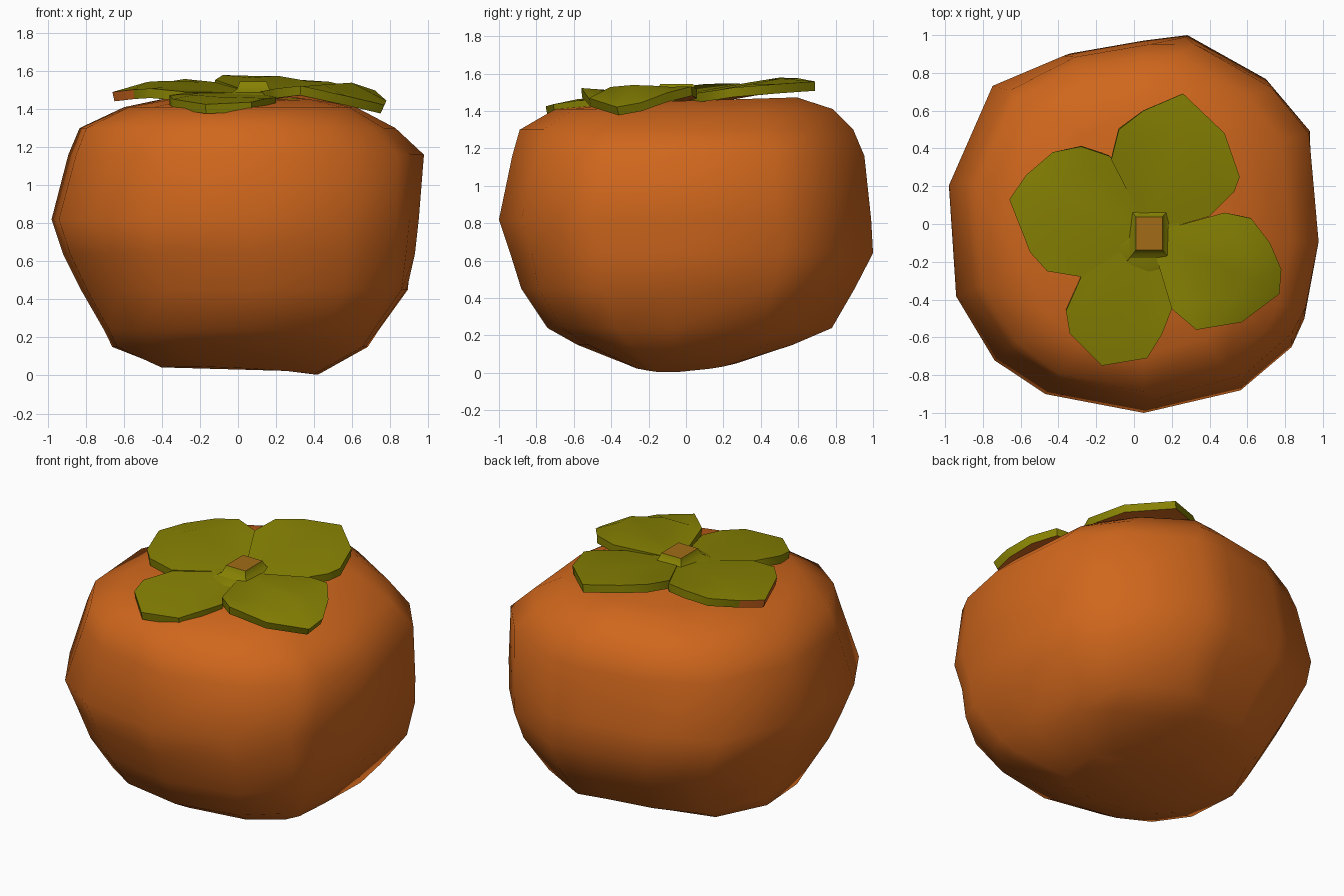
import bpy
import bmesh
import math
from mathutils import Vector

cube = bpy.data.objects.get("Cube")
if cube:
    bpy.data.objects.remove(cube, do_unlink=True)


def make_material(name, rgb):
    mat = bpy.data.materials.new(name)
    mat.use_nodes = True
    colour = (*rgb, 1.0)
    mat.diffuse_color = colour
    mat.node_tree.nodes["Principled BSDF"].inputs["Base Color"].default_value = colour
    return mat


orange = make_material("ripe orange", (0.63, 0.135, 0.012))
olive = make_material("olive green", (0.24, 0.22, 0.001))
brown = make_material("cut stem brown", (0.36, 0.15, 0.008))


def finish(bm, name, materials, angle, thickness=0):
    """Turn a bmesh into a smooth shaded object that keeps its hard edges."""
    mesh = bpy.data.meshes.new(name)
    bm.to_mesh(mesh)
    bm.free()
    obj = bpy.data.objects.new(name, mesh)
    bpy.context.collection.objects.link(obj)
    for mat in materials:
        mesh.materials.append(mat)
    bpy.ops.object.select_all(action='DESELECT')
    obj.select_set(True)
    bpy.context.view_layer.objects.active = obj
    if thickness:
        # the underside takes the second material
        solid = obj.modifiers.new("thickness", 'SOLIDIFY')
        solid.thickness = thickness
        solid.offset = -1
        solid.material_offset = 1
        bpy.ops.object.modifier_apply(modifier=solid.name)
    bpy.ops.object.shade_smooth_by_angle(angle=math.radians(angle))
    return obj


def bridge(bm, lower, upper):
    """Join two closed rings with quads."""
    count = len(lower)
    for i in range(count):
        j = (i + 1) % count
        bm.faces.new((lower[i], lower[j], upper[j], upper[i]))


# Fruit: an irregular outline, fitted to the extents of each level
outline = [(-1, .21), (-.96, -.38), (-.75, -.72), (-.47, -.9), (.07, -1),
           (.6, -.88), (.88, -.65), (.95, -.5), (1, -.12), (.98, .5),
           (.75, .76), (.3, 1), (.05, .97), (-.37, .9), (-.76, .74)]
levels = [  # height, x min, x max, y min, y max, roundness
    (.02, -.42, .42, -.3, .27, 0),
    (.15, -.655, .67, -.58, .56, -.4),
    (.24, -.7, .735, -.74, .77, -.3),
    (.45, -.82, .885, -.88, .89, -.3),
    (.64, -.92, .93, -.94, 1, 0),
    (.82, -.98, .95, -1, .99, 0),
    (1.16, -.9, .98, -.93, .97, .4),
    (1.3, -.84, .83, -.89, .91, .4),
    (1.41, -.6, .62, -.7, .79, .1),
    (1.455, -.36, .4, -.38, .6, .5),
]

bm = bmesh.new()
rings = []
for z, x0, x1, y0, y1, roundness in levels:
    ring = []
    for x, y in outline:
        # pull the corners towards a circle, or push them out
        fit = math.hypot(x, y) ** -roundness
        px = (x0 + x1) / 2 + fit * x * (x1 - x0) / 2
        py = (y0 + y1) / 2 + fit * y * (y1 - y0) / 2
        lift = 0
        if z < .1:  # the base rests on one low point on its +x side
            lift = .1 * abs(py + .1) - .05 * px
        elif z > 1.42:  # the crown is a little higher at the back
            lift = .03 * py
        ring.append(bm.verts.new((px, py, z + lift)))
    rings.append(ring)
for lower, upper in zip(rings, rings[1:]):
    bridge(bm, lower, upper)
bm.faces.new(rings[0][::-1])
bm.faces.new(rings[-1])
bmesh.ops.recalc_face_normals(bm, faces=bm.faces)
finish(bm, "fruit", [orange], 50)

# Calyx: four leaves fanned around the stem
hub = Vector((.08, -.05))


def make_leaf(name, edge, slope, droop):
    def height(p):
        d = p - hub
        return 1.485 + d.dot(Vector(slope)) - droop * max(0, d.length - .58)

    bm = bmesh.new()
    centre = bm.verts.new((*hub, height(hub)))
    rows = []
    for share in (.75, 1):
        points = [hub.lerp(Vector(p), share) for p in edge]
        rows.append([bm.verts.new((*p, height(p))) for p in points])
    inner, outer = rows
    for i in range(len(edge) - 1):
        bm.faces.new((centre, inner[i], inner[i + 1]))
        bm.faces.new((inner[i], outer[i], outer[i + 1], inner[i + 1]))
    leaf = finish(bm, name, [olive, orange], 40, thickness=.05)
    # the rim of the far left tip is orange
    for face in leaf.data.polygons:
        if face.center.x < -.52 and abs(face.normal.z) < .6:
            face.material_index = 1


make_leaf("back_leaf",
          [(.4, .04), (.53, .17), (.56, .25), (.48, .48),
           (.26, .69), (.05, .6), (-.08, .5), (-.12, .34)],
          (-.02, .165), .25)
make_leaf("side_leaf_right",
          [(.2, -.45), (.33, -.56), (.57, -.52), (.77, -.37), (.78, -.24),
           (.72, -.1), (.62, .03), (.48, .06)],
          (.09, -.03), .75)
make_leaf("front_leaf",
          [(-.28, -.28), (-.36, -.46), (-.34, -.58), (-.17, -.75),
           (.07, -.71), (.15, -.58), (.2, -.45)],
          (-.03, .05), .2)
make_leaf("side_leaf_left",
          [(-.1, .33), (-.13, .36), (-.28, .41), (-.43, .38), (-.57, .26),
           (-.66, .13), (-.55, -.15), (-.46, -.25), (-.28, -.28)],
          (-.08, .1), .4)

# Collar: a low disc that joins the leaves at the middle
bm = bmesh.new()
bmesh.ops.create_cone(bm, cap_ends=True, segments=12, radius1=.25, radius2=.17,
                      depth=.04)
bmesh.ops.translate(bm, verts=bm.verts, vec=(*hub, 1.471))
finish(bm, "collar", [olive], 60)

# Stem: a tapered square stub with a brown cut end
bm = bmesh.new()
stub = []
for half, z in ((.12, 1.48), (.085, 1.505), (.07, 1.545)):
    stub.append([bm.verts.new((hub.x + sx * half, hub.y + sy * half * 1.25, z))
                 for sx, sy in ((-1, -1), (1, -1), (1, 1), (-1, 1))])
for lower, upper in zip(stub, stub[1:]):
    bridge(bm, lower, upper)
cut_end = bm.faces.new(stub[-1])
cut_end.material_index = 1
finish(bm, "stem", [olive, brown], 45)
